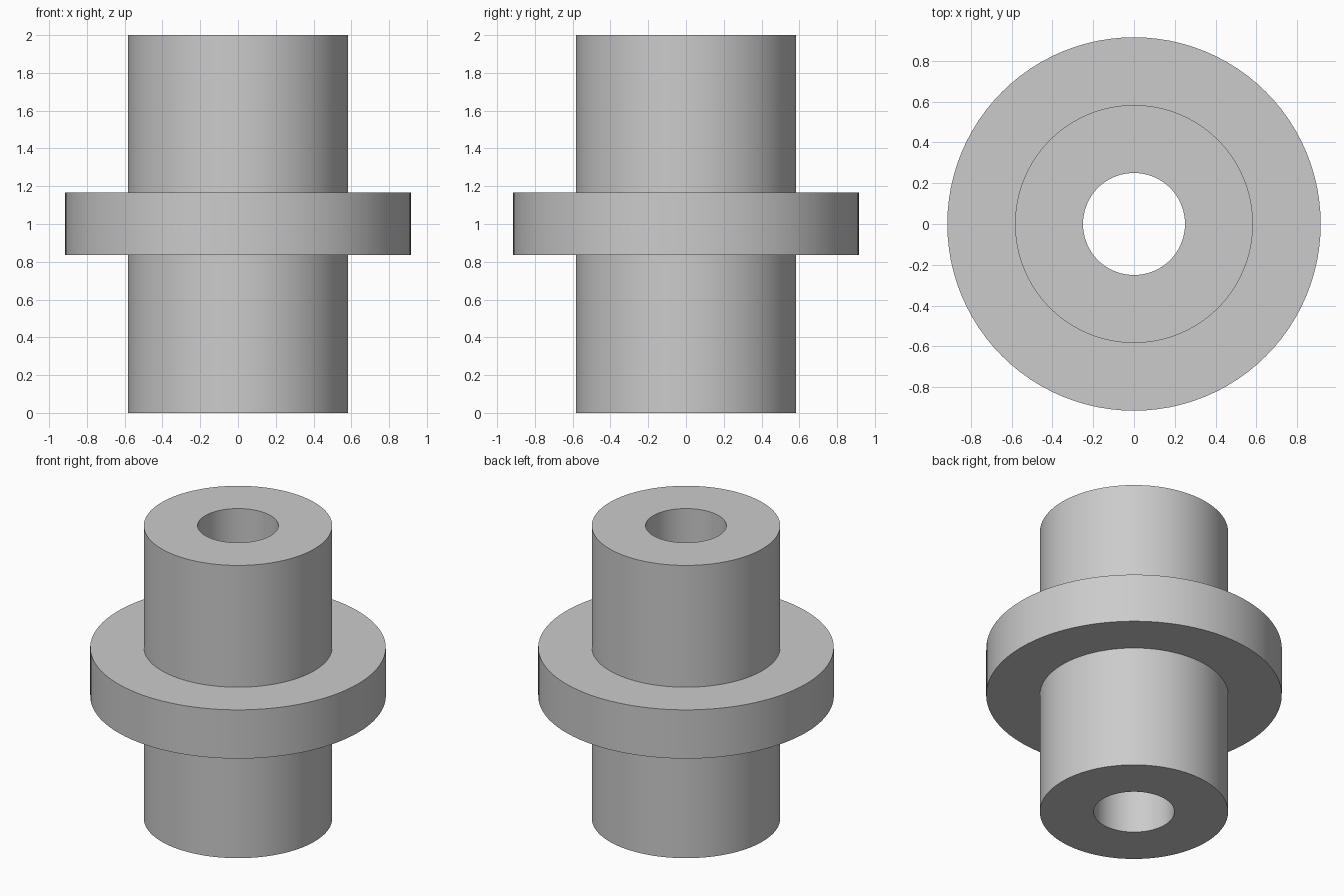
import bpy
import bmesh
import math
from mathutils import Vector

cube = bpy.data.objects.get("Cube")
if cube:
    bpy.data.objects.remove(cube, do_unlink=True)

HEIGHT = 2.0
BORE_R, SLEEVE_R, COLLAR_R = 0.25, 0.583, 0.915
COLLAR_LOW, COLLAR_HIGH = 0.835, 1.168
SEGMENTS = 96

# Plain grey metal
grey = bpy.data.materials.new("light_grey")
grey.use_nodes = True
colour = (0.6, 0.6, 0.6, 1.0)
grey.diffuse_color = colour
grey.node_tree.nodes["Principled BSDF"].inputs["Base Color"].default_value = colour


def lathe(name, profile):
    """Spin a closed (radius, height) profile around the z axis."""
    bm = bmesh.new()
    verts = [bm.verts.new((r, 0, z)) for r, z in profile]
    edges = [bm.edges.new((a, b)) for a, b in zip(verts, verts[1:] + verts[:1])]
    bmesh.ops.spin(bm, geom=verts + edges, cent=Vector(), axis=Vector((0, 0, 1)),
                   angle=math.tau, steps=SEGMENTS, use_merge=True)
    bmesh.ops.remove_doubles(bm, verts=bm.verts, dist=0.0001)
    bmesh.ops.recalc_face_normals(bm, faces=bm.faces)
    mesh = bpy.data.meshes.new(name)
    bm.to_mesh(mesh)
    bm.free()
    mesh.materials.append(grey)
    obj = bpy.data.objects.new(name, mesh)
    bpy.context.collection.objects.link(obj)
    bpy.ops.object.select_all(action="DESELECT")
    obj.select_set(True)
    bpy.context.view_layer.objects.active = obj
    bpy.ops.object.shade_smooth_by_angle(angle=math.radians(30))
    return obj


# Bored sleeve with a collar around its middle, as one solid
lathe("flanged_bushing", [
    (BORE_R, 0), (SLEEVE_R, 0),
    (SLEEVE_R, COLLAR_LOW), (COLLAR_R, COLLAR_LOW),
    (COLLAR_R, COLLAR_HIGH), (SLEEVE_R, COLLAR_HIGH),
    (SLEEVE_R, HEIGHT), (BORE_R, HEIGHT),
])
